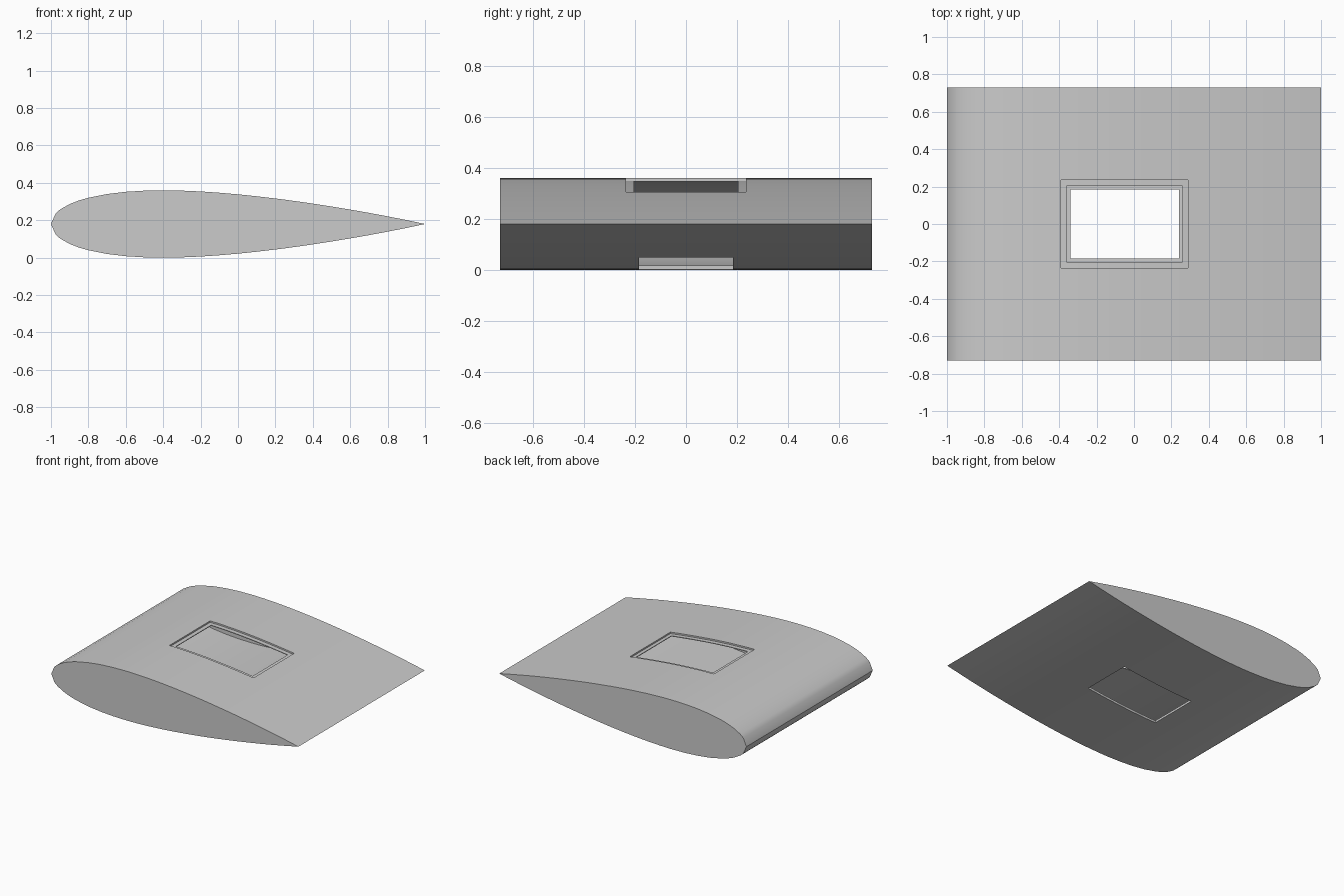
import bpy, bmesh, math

cube = bpy.data.objects.get("Cube")
if cube:
    bpy.data.objects.remove(cube, do_unlink=True)

MID, SPAN, SKIN, STEP = 0.18, 0.73, 0.016, 0.011
# Rectangles as (x min, x max, half width in y)
RECESS = (-0.39, 0.29, 0.235)
TOP_HOLE = (-0.36, 0.26, 0.203)
LOW_HOLE = (-0.34, 0.24, 0.185)
RECTS = (RECESS, TOP_HOLE, LOW_HOLE)


def half(x):
    """Half thickness of the symmetric wing section."""
    u = min(max((x + 1) / 2, 0), 1)
    if u in (0, 1):
        return 0
    return 1.8 * (0.2969 * math.sqrt(u) - 0.126 * u - 0.3516 * u**2
                  + 0.2843 * u**3 - 0.1036 * u**4)


# Stations along the chord, close together at the nose
xs = [-1, -0.975, -0.95, -0.9, -0.85] + [-0.8 + 0.1 * i for i in range(19)]
xs = sorted(xs + [x for r in RECTS for x in r[:2]])
inner_xs = [x for x in xs if -0.96 < x < 0.85]
half_ys = sorted(r[2] for r in RECTS)


def stations(end):
    pos = half_ys + [end]
    return [-y for y in reversed(pos)] + pos


bm = bmesh.new()


def face(points):
    bm.faces.new([bm.verts.new(p) for p in points])


def inside(x, y, r):
    return r[0] < x < r[1] and abs(y) < r[2]


def sheet(xs, ys, z, keep):
    """Curved skin made of the grid cells that pass the keep test."""
    for a, b in zip(xs, xs[1:]):
        for c, d in zip(ys, ys[1:]):
            if keep((a + b) / 2, (c + d) / 2):
                face([(a, c, z(a)), (b, c, z(b)), (b, d, z(b)), (a, d, z(a))])


def walls(r, z0, z1):
    """Upright walls round a rectangle, joining two skins."""
    rx = [x for x in xs if r[0] <= x <= r[1]]
    ry = [y for y in stations(SPAN) if abs(y) <= r[2]]
    edges = [((a, s), (b, s)) for s in (-r[2], r[2]) for a, b in zip(rx, rx[1:])]
    edges += [((s, a), (s, b)) for s in r[:2] for a, b in zip(ry, ry[1:])]
    for p, q in edges:
        face([(*p, z0(p[0])), (*q, z0(q[0])), (*q, z1(q[0])), (*p, z1(p[0]))])


def inner_half(x):
    return 0 if x in (inner_xs[0], inner_xs[-1]) else half(x) - SKIN


def top(x): return MID + half(x)
def low(x): return MID - half(x)
def ledge(x): return top(x) - STEP
def inner_top(x): return MID + inner_half(x)
def inner_low(x): return MID - inner_half(x)


# Outer and inner skins with their openings
ys, inner_ys = stations(SPAN), stations(SPAN - SKIN)
sheet(xs, ys, top, lambda x, y: not inside(x, y, RECESS))
sheet(xs, ys, low, lambda x, y: not inside(x, y, LOW_HOLE))
sheet(inner_xs, inner_ys, inner_top, lambda x, y: not inside(x, y, TOP_HOLE))
sheet(inner_xs, inner_ys, inner_low, lambda x, y: not inside(x, y, LOW_HOLE))

# Stepped hatch frame above, plain opening below
sheet(xs, ys, ledge, lambda x, y: inside(x, y, RECESS) and not inside(x, y, TOP_HOLE))
walls(RECESS, top, ledge)
walls(TOP_HOLE, ledge, inner_top)
walls(LOW_HOLE, low, inner_low)

# Flat ends, outside and inside
for px, y, up, down in ((xs, SPAN, top, low),
                        (inner_xs, SPAN - SKIN, inner_top, inner_low)):
    for s in (-y, y):
        face([(x, s, up(x)) for x in px] + [(x, s, down(x)) for x in px[-2:0:-1]])

bmesh.ops.remove_doubles(bm, verts=bm.verts, dist=0.0001)
bmesh.ops.recalc_face_normals(bm, faces=bm.faces)
mesh = bpy.data.meshes.new("wing_section")
bm.to_mesh(mesh)
bm.free()

# Grey finish
grey = bpy.data.materials.new("light grey")
grey.use_nodes = True
colour = (0.6, 0.6, 0.6, 1)
grey.diffuse_color = colour
grey.node_tree.nodes["Principled BSDF"].inputs["Base Color"].default_value = colour
mesh.materials.append(grey)

wing = bpy.data.objects.new("wing_section", mesh)
bpy.context.collection.objects.link(wing)
bpy.context.view_layer.objects.active = wing
wing.select_set(True)
bpy.ops.object.shade_smooth_by_angle(angle=math.radians(30))
